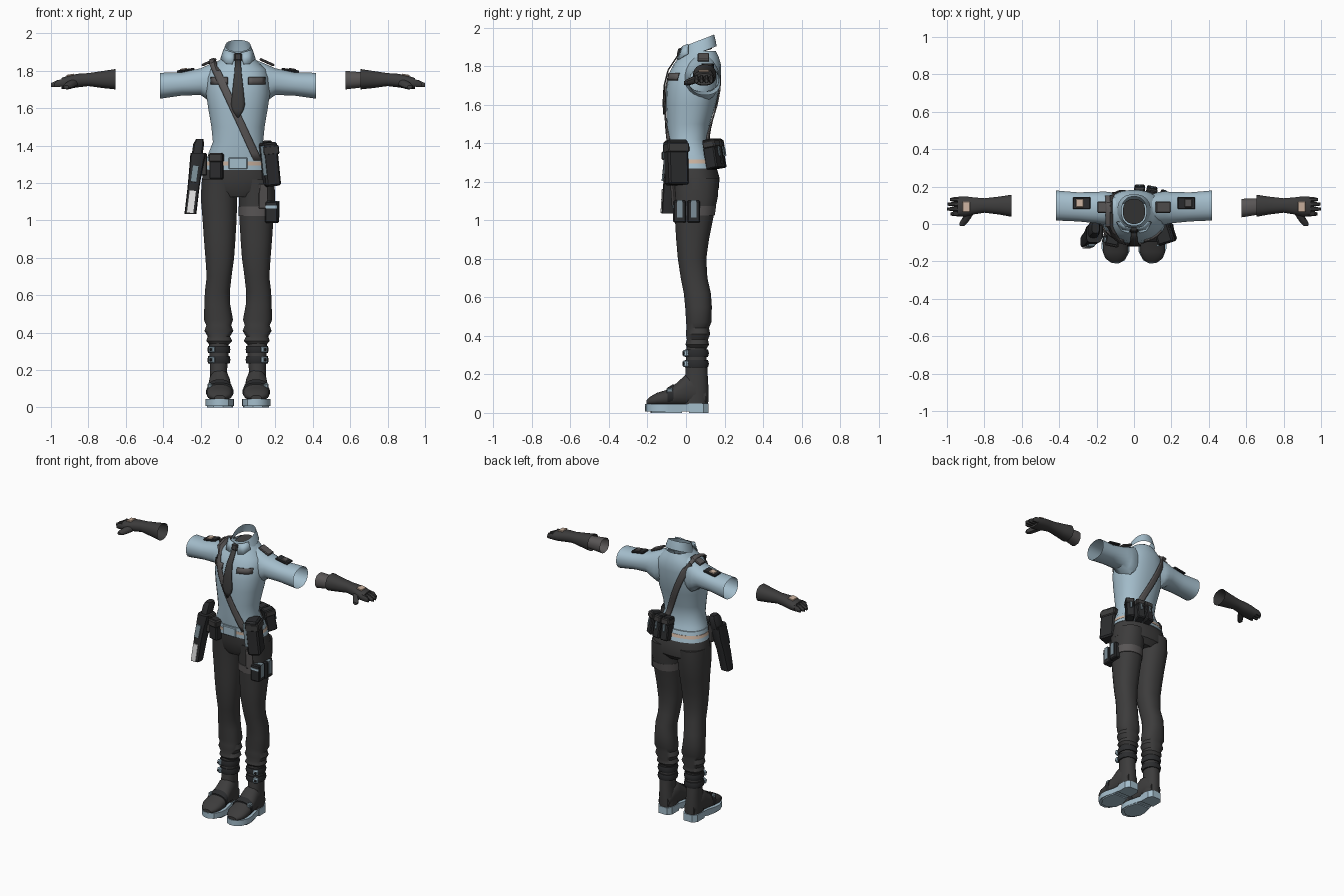
import bpy, bmesh, math
from mathutils import Euler, Vector

def material(name, rgb):
    m = bpy.data.materials.new(name)
    m.diffuse_color = (*rgb, 1)
    return m

BLUE = material("pale blue", (.37, .51, .60))
DARK = material("charcoal cloth", (.046, .045, .045))
GEAR = material("black gear", (.024, .025, .027))
GREY = material("strap grey", (.10, .093, .093))
TAN = material("tan", (.60, .45, .35))
WHITE = material("white", (.85, .85, .85))
STEEL = material("dull steel blue", (.20, .27, .31))

def make(name, bm, mat):
    bmesh.ops.recalc_face_normals(bm, faces=bm.faces)
    me = bpy.data.meshes.new(name)
    bm.to_mesh(me)
    bm.free()
    me.materials.append(mat)
    ob = bpy.data.objects.new(name, me)
    bpy.context.collection.objects.link(ob)
    return ob

def loft(name, rings, mat, axis='z', s=1, n=20, p=2.3, caps=(True, True)):
    """Rings are (t, a0, a1, b0, b1[, slant]): rounded sections along an axis."""
    bm = bmesh.new()
    loops = []
    for t, a0, a1, b0, b1, *slant in rings:
        loop = []
        for i in range(n):
            ang = 2 * math.pi * (i + .5) / n
            c, d = math.cos(ang), math.sin(ang)
            u = math.copysign(abs(c) ** (2 / p), c)
            v = math.copysign(abs(d) ** (2 / p), d)
            a, b = (a0 + a1 + (a1 - a0) * u) / 2, (b0 + b1 + (b1 - b0) * v) / 2
            tt = t + (slant[0] * (v + 1) / 2 if slant else 0)
            co = {'z': (a, b, tt), 'x': (tt, b, a), 'y': (a, tt, b)}[axis]
            loop.append(bm.verts.new((co[0] * s, co[1], co[2])))
        loops.append(loop)
    for l0, l1 in zip(loops, loops[1:]):
        for i in range(n):
            j = (i + 1) % n
            bm.faces.new((l0[i], l0[j], l1[j], l1[i]))
    if caps[0]:
        bm.faces.new(loops[0])
    if caps[1]:
        bm.faces.new(loops[-1])
    return make(name, bm, mat)

def box(name, loc, size, mat, rot=(0, 0, 0), bevel=.006):
    bm = bmesh.new()
    bmesh.ops.create_cube(bm, size=1)
    e = Euler([math.radians(r) for r in rot])
    for v in bm.verts:
        v.co = Vector((v.co.x * size[0], v.co.y * size[1], v.co.z * size[2]))
    if bevel:
        bmesh.ops.bevel(bm, geom=bm.edges[:], offset=min(bevel, min(size) * .3), segments=1, affect='EDGES')
    for v in bm.verts:
        v.co = e.to_matrix() @ v.co + Vector(loc)
    return make(name, bm, mat)

def prism(name, pts, z0, z1, mat, s=1):
    bm = bmesh.new()
    f = bm.faces.new([bm.verts.new((x * s, y, z0)) for x, y in pts])
    g = bmesh.ops.extrude_face_region(bm, geom=[f])
    for v in g['geom']:
        if isinstance(v, bmesh.types.BMVert):
            v.co.z = z1
    return make(name, bm, mat)

# Torso: z, half width, front y, back y
TORSO = [(1.32, .17, -.085, .145), (1.36, .158, -.09, .13), (1.42, .135, -.095, .113),
         (1.50, .143, -.10, .125), (1.60, .16, -.105, .155), (1.68, .172, -.104, .172),
         (1.76, .168, -.09, .182), (1.81, .152, -.065, .182), (1.85, .105, -.035, .17), (1.88, .078, -.012, .155)]
loft("shirt_body", [(z, -w, w, f, b) for z, w, f, b in TORSO], BLUE, n=28, caps=(False, False))

def surf(x, z, side, gap):
    """Point on the shirt front (-1) or back (+1), lifted by gap."""
    z = max(TORSO[0][0], min(z, TORSO[-1][0] - .001))
    for r0, r1 in zip(TORSO, TORSO[1:]):
        if r0[0] <= z < r1[0]:
            k = (z - r0[0]) / (r1[0] - r0[0])
            w, f, b = (r0[i] + (r1[i] - r0[i]) * k for i in (1, 2, 3))
            u = min(abs(x) / w, .97)
            return (f + b) / 2 + side * ((b - f) / 2 * (1 - u ** 2.3) ** (1 / 2.3) + gap)

def ribbon(name, rows, mat, thick=.007):
    """Rows are lists of 3D points across the band."""
    bm = bmesh.new()
    vs = [[bm.verts.new(c) for c in row] for row in rows]
    for a, b in zip(vs, vs[1:]):
        for i in range(len(a) - 1):
            bm.faces.new((a[i], a[i + 1], b[i + 1], b[i]))
    ob = make(name, bm, mat)
    m = ob.modifiers.new("thickness", 'SOLIDIFY')
    m.thickness, m.offset = thick, 0
    return ob

def row(x, z, hw, side=-1, gap=.006):
    return [(x + hw * k, surf(x + hw * k, z, side, gap), z) for k in (-1, -.5, 0, .5, 1)]

# Chest strap running round the body over one shoulder
zs = [1.80 - .04 * i for i in range(13)]
sx = lambda z: -.115 + (1.80 - z) * .46
over = [[(-.13 + .022 * k, y, zz - .02 * abs(k) + .004 - .012 * k) for k in (-1, -.5, 0, .5, 1)]
        for y, zz in ((.15, 1.84), (.10, 1.862), (.04, 1.858), (-.01, 1.84))]
ribbon("chest_strap", [row(sx(z), z, .022, 1) for z in reversed(zs)] + over + [row(sx(z), z, .022) for z in zs], GREY)

# Tie, pocket flaps and collar
ribbon("tie", [row(0, z, w, gap=.013) for z, w in
               ((1.86, .014), (1.78, .02), (1.70, .029), (1.62, .037), (1.59, .03), (1.55, .004))], DARK)
box("tie_knot", (0, -.032, 1.872), (.044, .026, .045), DARK, (-15, 0, 0), .008)
for s in (-1, 1):
    ribbon("pocket_flap", [row(s * .10, z, .045, gap=.005) for z in (1.765, 1.745, 1.728)], GREY)
    ribbon("collar_flap", [[(s * .012, -.022, 1.895), (s * .05, -.014, 1.905), (s * .075, .01, 1.915)],
                           [(s * .03, -.045, 1.835), (s * .065, -.035, 1.838), (s * .092, .01, 1.865)]], BLUE)
loft("collar", [(1.835, -.09, .09, -.022, .16, .07), (1.87, -.08, .08, -.015, .155, .065),
                (1.905, -.067, .067, -.008, .147, .06)], BLUE, caps=(False, False))
loft("neck_lining", [(1.85, -.06, .06, .0, .135, .04), (1.855, -.06, .06, .0, .135, .04)], DARK)

# Hips and belt
loft("trouser_hips", [(1.33, -.166, .166, -.084, .14), (1.28, -.18, .18, -.085, .158), (1.22, -.194, .194, -.08, .175),
                      (1.16, -.198, .198, -.068, .17), (1.125, -.12, .12, -.05, .14)], DARK, n=28)
loft("belt", [(1.27, -.186, .186, -.092, .167), (1.34, -.168, .168, -.093, .146)], BLUE, n=28)
loft("belt_tan_line", [(1.295, -.182, .182, -.094, .161), (1.315, -.177, .177, -.095, .156)], TAN, n=28)
box("belt_buckle", (0, -.094, 1.305), (.10, .012, .062), BLUE)

for s in (-1, 1):
    # Sleeves and shoulder patches
    loft("sleeve", [(.07, 1.64, 1.868, .02, .15), (.13, 1.62, 1.845, -.01, .172), (.165, 1.645, 1.83, -.005, .175),
                    (.20, 1.67, 1.814, .003, .172), (.30, 1.667, 1.792, .013, .17), (.418, 1.65, 1.79, .018, .18)],
         BLUE, 'x', s, caps=(False, False))
    box("outer_epaulette", (s * .28, .112, 1.802), (.095, .065, .014), GEAR, (0, s * 9, 0))
    box("epaulette_badge", (s * .29, .112, 1.808), (.04, .045, .01), TAN if s < 0 else GREY, (0, s * 9, 0))
    box("inner_epaulette", (s * .155, .09, 1.846), (.085, .06, .014), GREY, (0, s * 24, 0))
    # Trouser legs with gathered hems
    loft("trouser_leg", [(1.22, .0, .194, -.075, .172), (1.12, .003, .20, -.066, .166), (1.0, .007, .19, -.058, .14),
                         (.9, .013, .183, -.052, .12), (.8, .02, .175, -.043, .106), (.7, .034, .168, -.028, .112),
                         (.62, .043, .178, -.012, .13), (.55, .041, .18, -.005, .135), (.47, .026, .184, 0, .132),
                         (.44, .036, .17, .002, .12), (.41, .024, .18, -.002, .126), (.38, .042, .163, .004, .115),
                         (.355, .03, .17, -.004, .12), (.335, .05, .152, .008, .108)], DARK, s=s)
    # Boots
    loft("boot_shaft", [(.355, .05, .155, .004, .108), (.28, .05, .154, .0, .108), (.2, .058, .15, -.004, .113),
                        (.12, .052, .152, -.02, .118), (.045, .048, .15, -.02, .116)], DARK, s=s)
    loft("boot_foot", [(.105, .06, .14, .04, .12), (.05, .045, .152, .035, .2), (0, .04, .157, .035, .20),
                       (-.05, .035, .162, .035, .155), (-.10, .028, .168, .035, .12), (-.15, .03, .167, .035, .105),
                       (-.185, .045, .152, .038, .085), (-.205, .07, .125, .04, .065)], DARK, 'y', s)
    prism("boot_sole", [(.055, .03), (.04, -.03), (.022, -.10), (.025, -.15), (.05, -.195), (.085, -.212), (.12, -.208),
                        (.155, -.18), (.174, -.13), (.172, -.09), (.155, -.03), (.148, .03)], .008, .046, BLUE, s)
    prism("boot_heel", [(.045, .015), (.045, .09), (.065, .118), (.13, .118), (.153, .09), (.153, .015)], 0, .05, BLUE, s)
    prism("forefoot_tread", [(.045, -.02), (.026, -.09), (.032, -.145), (.08, -.185), (.13, -.18), (.165, -.13),
                             (.165, -.09), (.15, -.02)], 0, .02, BLUE, s)
    loft("instep_strap", [(-.065, .03, .165, .036, .151), (-.095, .024, .171, .036, .132)], GEAR, 'y', s)
    box("instep_buckle", (s * .15, -.085, .115), (.025, .035, .03), STEEL)
    for z in (.255, .31):
        loft("ankle_strap", [(z - .02, .044, .16, -.006, .115), (z, .04, .165, -.012, .12),
                             (z + .02, .044, .16, -.006, .115)], GEAR, s=s)
        box("ankle_buckle", (s * .14, -.002, z), (.034, .024, .034), BLUE, (0, 0, s * 30))
        box("buckle_centre", (s * .143, -.009, z), (.016, .02, .018), GEAR, (0, 0, s * 30))
    # Gloves
    loft("glove", [(.655, 1.70, 1.81, .038, .157), (.72, 1.707, 1.80, .05, .147), (.80, 1.718, 1.788, .06, .138),
                   (.85, 1.712, 1.785, .052, .142), (.90, 1.705, 1.777, .04, .148), (.945, 1.703, 1.762, .04, .146)],
         DARK, 'x', s, caps=(False, True))
    for y, tip in ((.054, .98), (.08, 1.0), (.106, .998), (.131, .985)):
        loft("finger", [(.93, 1.715, 1.757, y - .014, y + .014), (.965, 1.712, 1.752, y - .013, y + .013),
                        (tip, 1.713, 1.735, y - .008, y + .008)], DARK, 'x', s, n=8)
    loft("thumb", [(.065, .85, .90, 1.715, 1.76), (.03, .872, .92, 1.705, 1.745), (.005, .89, .935, 1.70, 1.733),
                   (-.01, .905, .932, 1.703, 1.722)], DARK, 'y', s, n=10)
    box("knuckle_patch", (s * .897, .092, 1.777), (.04, .055, .009), TAN, (0, s * 10, 0))

loft("inner_cuff", [(.575, 1.70, 1.80, .035, .135), (.70, 1.715, 1.79, .055, .14)], GREY, 'x', caps=(False, False))

# Front and hip pouches
box("front_pouch", (-.115, -.085, 1.29), (.07, .055, .14), GEAR, (0, 0, -12))
box("front_pouch_flap", (-.115, -.09, 1.335), (.074, .062, .045), DARK, (0, 0, -12))
box("hip_pouch", (.165, -.05, 1.30), (.085, .11, .235), GEAR, (0, -6, 18), .01)
box("hip_pouch_panel", (.146, -.108, 1.32), (.04, .008, .16), STEEL, (0, -6, 18), 0)
box("hip_pouch_lid", (.16, -.05, 1.375), (.092, .115, .05), DARK, (0, -6, 18))

# Row of tilted pouches at the back of the belt
for x, y, turn in ((.03, .165, 0), (.09, .158, -12), (.15, .135, -32)):
    box("back_pouch", (x, y, 1.345), (.056, .068, .155), GEAR, (10, 0, turn))
    box("back_pouch_flap", (x, y - .004, 1.395), (.06, .074, .04), DARK, (10, 0, turn))
    box("back_pouch_clip", (x - .035 * math.sin(math.radians(turn)), y + .037, 1.36), (.016, .008, .05), STEEL, (10, 0, turn))

# Thigh rig
loft("thigh_strap", [(1.025, .002, .198, -.065, .15), (1.075, .002, .202, -.067, .158)], GREY)
box("thigh_hanger", (.135, -.066, 1.13), (.05, .01, .13), GREY, (4, 0, 18))
for y in (-.033, .04):
    box("thigh_pouch", (.178 + (y + .033) * .12, y, 1.045), (.066, .068, .115), GEAR)
    box("thigh_pouch_band", (.18 + (y + .033) * .12, y, 1.06), (.068, .03, .09), STEEL, bevel=0)
box("thigh_pouch_trim", (.178, -.064, 1.072), (.06, .012, .014), BLUE, bevel=0)

# Holster with sidearm
loft("holster", [(1.36, -.255, -.17, -.10, .0), (1.27, -.262, -.19, -.112, -.01), (1.18, -.27, -.205, -.12, -.035),
                 (1.035, -.287, -.222, -.127, -.06)], GEAR, n=12, p=4)
loft("sidearm_grip", [(1.34, -.25, -.19, -.08, .005), (1.41, -.24, -.18, -.065, .02), (1.435, -.225, -.185, -.05, .01)],
     GEAR, n=10, p=3)
box("holster_mount", (-.185, -.04, 1.30), (.04, .07, .12), DARK)
box("holster_panel", (-.232, -.117, 1.25), (.034, .01, .09), STEEL, (-6, 8, 0), 0)
box("holster_tip_plate", (-.250, -.125, 1.10), (.036, .008, .12), WHITE, (-3, 7, 0), 0)

# Smooth shading with sharp edges kept
bpy.ops.object.select_all(action='DESELECT')
for ob in bpy.context.scene.objects:
    ob.select_set(True)
    bpy.context.view_layer.objects.active = ob
bpy.ops.object.shade_smooth_by_angle(angle=math.radians(35))
